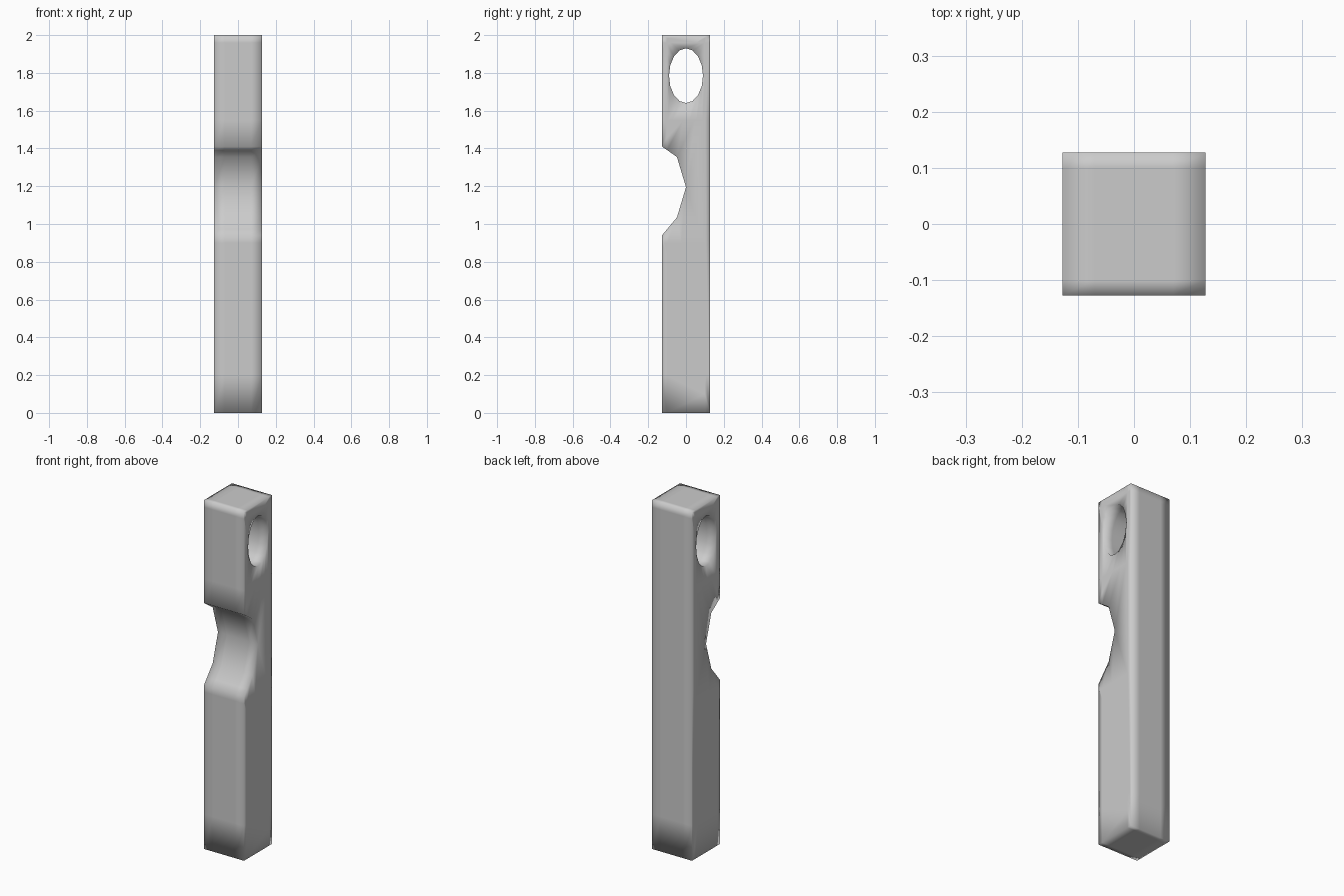
import bpy, bmesh, math
from mathutils import Vector

if "Cube" in bpy.data.objects:
    bpy.data.objects.remove(bpy.data.objects["Cube"])

H = 0.127  # half thickness of the square bar

# Side profile (y, z): square bar with a notch in the front
outline = [(-H, 0), (H, 0), (H, 2), (-H, 2), (-H, 1.41), (-0.048, 1.355),
           (0, 1.195), (-0.048, 1.035), (-H, 0.94)]
# Oval eye near the top
N = 16
eye = [(0.09 * math.cos(2 * math.pi * i / N), 1.785 + 0.145 * math.sin(2 * math.pi * i / N))
       for i in range(N)]

bm = bmesh.new()


def add_loop(points):
    verts = [bm.verts.new((-H, y, z)) for y, z in points]
    return [bm.edges.new((v, verts[(i + 1) % len(verts)])) for i, v in enumerate(verts)]


edges = add_loop(outline) + add_loop(eye)
bmesh.ops.triangle_fill(bm, edges=edges, use_beauty=True, normal=Vector((-1, 0, 0)))

# Extrude the profile across the width
ext = bmesh.ops.extrude_face_region(bm, geom=bm.faces[:], use_keep_orig=True)
moved = [g for g in ext["geom"] if isinstance(g, bmesh.types.BMVert)]
bmesh.ops.translate(bm, verts=moved, vec=(2 * H, 0, 0))

# Support loops that hold the soft shading close to the edges
cuts = [((x, 0, 0), (1, 0, 0)) for x in (-0.07, 0.07)]
cuts += [((0, y, 0), (0, 1, 0)) for y in (-0.1, 0.1)]
cuts += [((0, 0, z), (0, 0, 1)) for z in (0.2, 0.9, 1.55, 1.96)]
for co, no in cuts:
    bmesh.ops.bisect_plane(bm, geom=bm.verts[:] + bm.edges[:] + bm.faces[:],
                           plane_co=co, plane_no=no, dist=1e-5)
bmesh.ops.recalc_face_normals(bm, faces=bm.faces[:])
for f in bm.faces:
    f.smooth = True

mesh = bpy.data.meshes.new("notched_bar")
bm.to_mesh(mesh)
bm.free()
bar = bpy.data.objects.new("notched_bar", mesh)
bpy.context.collection.objects.link(bar)
